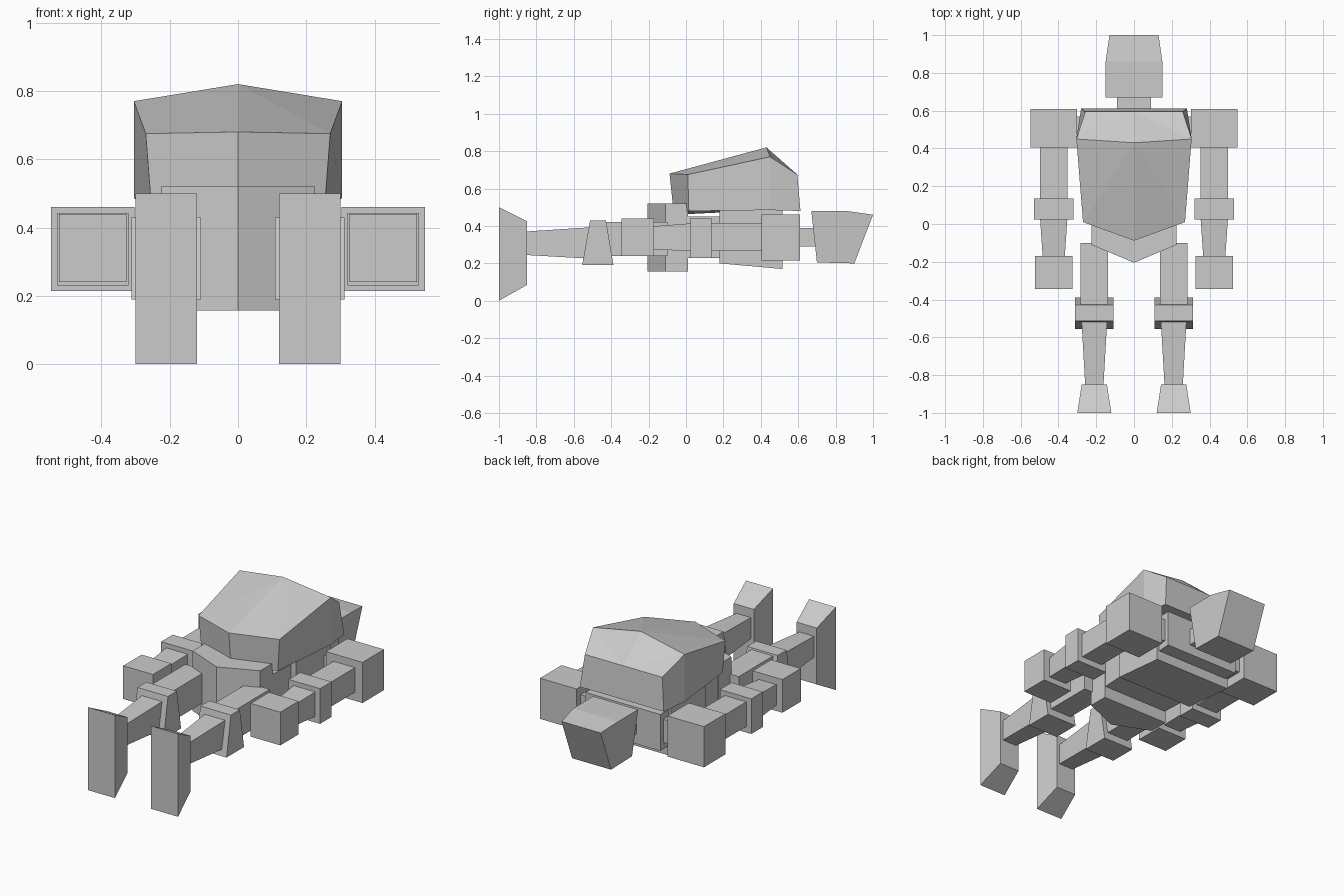
import bpy, bmesh

if "Cube" in bpy.data.objects:
    bpy.data.objects.remove(bpy.data.objects["Cube"])

grey = bpy.data.materials.new("plain grey")
grey.diffuse_color = (0.6, 0.6, 0.6, 1)
grey.use_nodes = True
grey.node_tree.nodes["Principled BSDF"].inputs["Base Color"].default_value = grey.diffuse_color


def make(name, verts, faces):
    """Flat-shaded mesh object with consistent outward normals."""
    bm = bmesh.new()
    vs = [bm.verts.new(v) for v in verts]
    for f in faces:
        bm.faces.new([vs[i] for i in f])
    bmesh.ops.recalc_face_normals(bm, faces=bm.faces)
    me = bpy.data.meshes.new(name)
    bm.to_mesh(me)
    bm.free()
    me.materials.append(grey)
    ob = bpy.data.objects.new(name, me)
    bpy.context.collection.objects.link(ob)
    return ob


def prism(name, profile, cx=0.0):
    """Side profile of (y, z, half width) points, spanned across x."""
    n = len(profile)
    verts = [(cx + s * w, y, z) for s in (-1, 1) for y, z, w in profile]
    faces = [list(range(n)), list(range(n, 2 * n))]
    faces += [[i, (i + 1) % n, n + (i + 1) % n, n + i] for i in range(n)]
    return make(name, verts, faces)


def block(name, a, b, cx=0.0):
    """Tapered block between two sections (y, z low, z high, half width)."""
    (ya, la, ha, wa), (yb, lb, hb, wb) = a, b
    return prism(name, [(ya, la, wa), (ya, ha, wa), (yb, hb, wb), (yb, lb, wb)], cx)


# Head and neck
prism("head", [(0.67, 0.48, 0.15), (0.86, 0.48, 0.15), (1.0, 0.46, 0.13),
               (0.90, 0.20, 0.13), (0.70, 0.205, 0.13)])
block("neck", (0.55, 0.29, 0.39, 0.09), (0.72, 0.29, 0.39, 0.09))

# Torso, chest plate and shoulder bar
block("torso", (0.0, 0.23, 0.45, 0.22), (0.60, 0.23, 0.45, 0.25))
block("chest_plate", (0.18, 0.20, 0.49, 0.26), (0.515, 0.17, 0.49, 0.26))
block("shoulder_bar", (0.45, 0.27, 0.41, 0.32), (0.57, 0.27, 0.41, 0.32))

# Pelvis with a pointed front
plan = [(-0.225, 0.01), (-0.225, -0.11), (0, -0.205), (0.225, -0.11), (0.225, 0.01)]
make("pelvis", [(x, y, z) for z in (0.157, 0.52) for x, y in plan],
     [range(5), range(5, 10)] + [[i, (i + 1) % 5, 5 + (i + 1) % 5, 5 + i] for i in range(5)])

# Back shell: three rows of side and ridge points, above and below
top = [((0.27, 0.01, 0.675), (0, -0.088, 0.68)),
       ((0.305, 0.45, 0.77), (0, 0.43, 0.82)),
       ((0.258, 0.595, 0.675), (0, 0.595, 0.675))]
bottom = [((0.255, 0.015, 0.48), (0, -0.065, 0.46)),
          ((0.305, 0.45, 0.485), (0, 0.45, 0.485)),
          ((0.28, 0.612, 0.48), (0, 0.612, 0.48))]
verts = []
for side, ridge in top + bottom:
    verts += [(-side[0], side[1], side[2]), ridge, side]
faces = []
for o in (0, 9):
    for r in (0, 3):
        for c in (0, 1):
            k = o + r + c
            # split each panel along its diagonal from the ridge
            d = ([k, k + 1, k + 4], [k, k + 4, k + 3]) if c == 0 else \
                ([k, k + 1, k + 3], [k + 1, k + 4, k + 3])
            faces += d
rim = [0, 1, 2, 5, 8, 7, 6, 3]
for i in range(8):
    a, b = rim[i], rim[(i + 1) % 8]
    faces.append([a, b, b + 9, a + 9])
make("back_shell", verts, faces)

for s, label in ((-1, "left"), (1, "right")):
    # Arm
    x = s * 0.425
    block(label + "_shoulder", (0.405, 0.215, 0.46, 0.122), (0.61, 0.215, 0.46, 0.122), x)
    block(label + "_upper_arm", (0.12, 0.267, 0.415, 0.072), (0.42, 0.267, 0.415, 0.072), x)
    block(label + "_elbow", (0.025, 0.23, 0.442, 0.105), (0.135, 0.23, 0.442, 0.105), x)
    block(label + "_forearm", (-0.18, 0.275, 0.398, 0.058), (0.04, 0.265, 0.415, 0.073), x)
    block(label + "_hand", (-0.345, 0.24, 0.44, 0.099), (-0.17, 0.24, 0.44, 0.099), x)
    # Leg
    x = s * 0.21
    block(label + "_thigh", (-0.43, 0.24, 0.42, 0.072), (-0.10, 0.24, 0.42, 0.072), x)
    prism(label + "_knee", [(-0.555, 0.19, 0.102), (-0.513, 0.43, 0.102),
                            (-0.428, 0.43, 0.102), (-0.388, 0.19, 0.102)], x)
    block(label + "_shin", (-0.86, 0.245, 0.37, 0.048), (-0.51, 0.225, 0.393, 0.068), x)
    block(label + "_foot", (-1.0, 0.0, 0.5, 0.09), (-0.85, 0.085, 0.425, 0.067), x)
